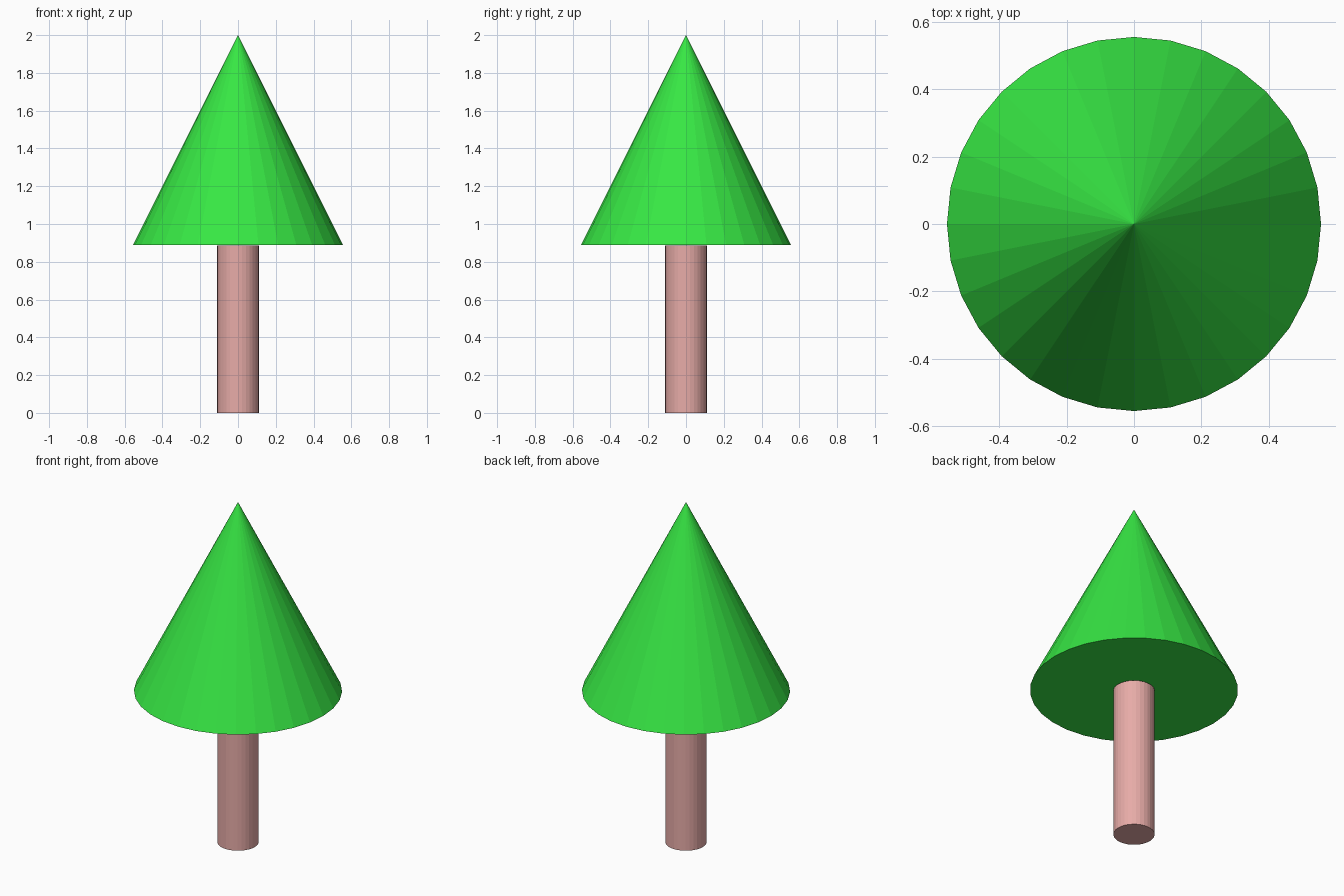
import bpy

if "Cube" in bpy.data.objects:
    bpy.data.objects.remove(bpy.data.objects["Cube"])


def paint(obj, name, color):
    mat = bpy.data.materials.new(name)
    mat.diffuse_color = color
    mat.use_nodes = True
    mat.node_tree.nodes["Principled BSDF"].inputs["Base Color"].default_value = mat.diffuse_color
    obj.data.materials.append(mat)


TRUNK_TOP = 0.885
FOLIAGE_BASE = 0.89
TREE_TOP = 2.0

# Trunk: plain flat-faced cylinder, stopping just short of the foliage
bpy.ops.mesh.primitive_cylinder_add(vertices=32, radius=0.11, depth=TRUNK_TOP,
                                    location=(0, 0, TRUNK_TOP / 2))
trunk = bpy.context.object
trunk.name = "trunk"
paint(trunk, "bark", (0.8, 0.41, 0.39, 1))

# Foliage: closed cone
height = TREE_TOP - FOLIAGE_BASE
bpy.ops.mesh.primitive_cone_add(vertices=32, radius1=0.555, radius2=0, depth=height,
                                location=(0, 0, FOLIAGE_BASE + height / 2))
foliage = bpy.context.object
foliage.name = "foliage"
paint(foliage, "leaves", (0.038, 0.8, 0.058, 1))
